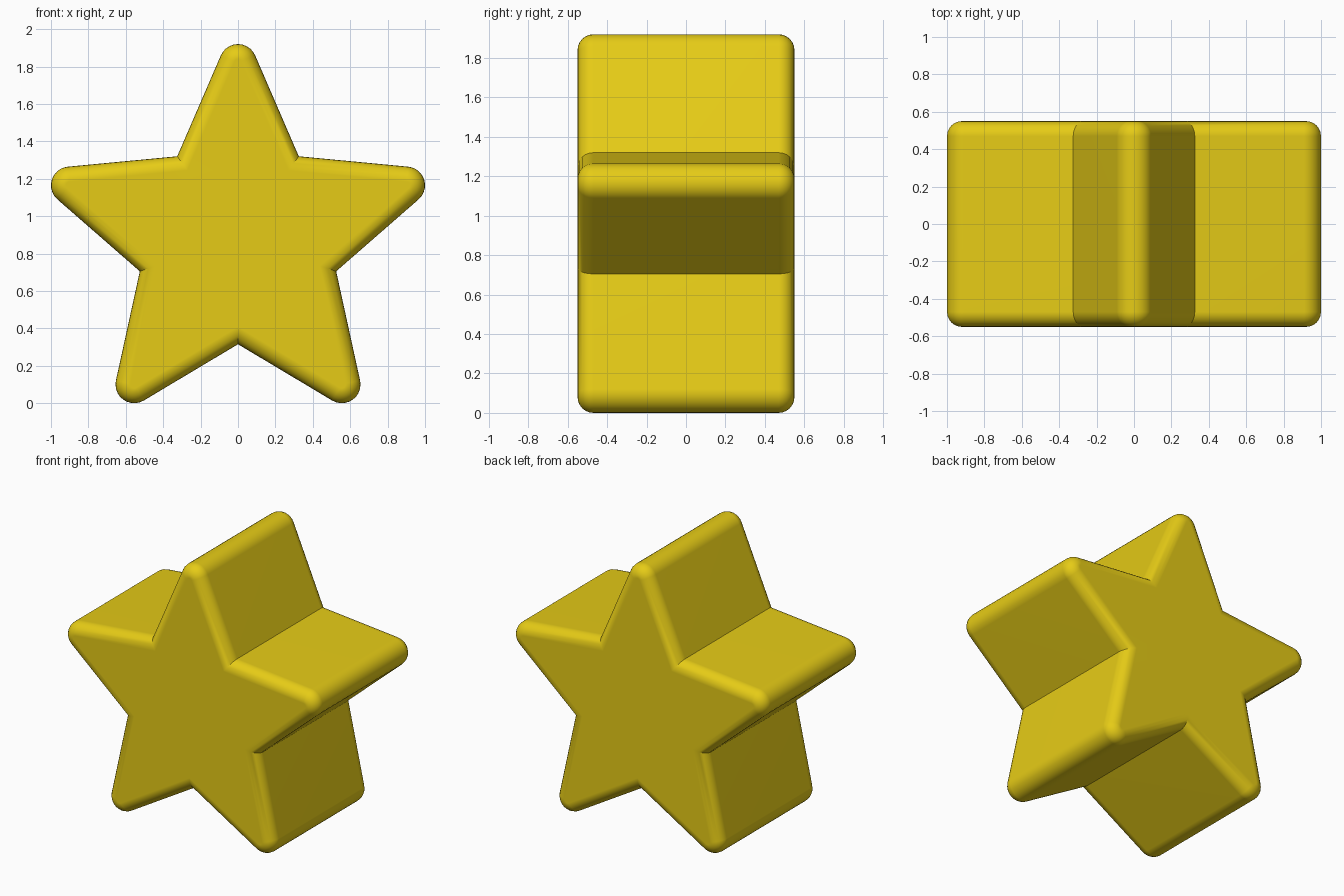
import bpy, bmesh, math
from mathutils import Vector

if "Cube" in bpy.data.objects:
    bpy.data.objects.remove(bpy.data.objects["Cube"])

HALF_DEPTH, EDGE_R, TIP_R = 0.55, 0.08, 0.1
TIP_STEPS, EDGE_STEPS = 10, 6

# Tip circle centres and sharp inner corners (x, z), clockwise from the top
tips = [Vector(p) for p in ((0, 1.82), (0.9, 1.165), (0.555, 0.1), (-0.555, 0.1), (-0.9, 1.165))]
inner = [Vector(p) for p in ((0.325, 1.32), (0.525, 0.705), (0, 0.315), (-0.525, 0.705), (-0.325, 1.32))]


def tangent_angle(corner, centre, side):
    """Direction from a tip centre to where the line from the corner touches its circle."""
    d = corner - centre
    return math.atan2(d.y, d.x) + side * math.acos(TIP_R / d.length)


# Start and end angle of each tip arc
arcs = []
for i, c in enumerate(tips):
    a0 = tangent_angle(inner[i - 1], c, -1)
    a1 = tangent_angle(inner[i], c, 1)
    while a1 > a0:
        a1 -= math.tau
    while a1 < a0 - math.tau:
        a1 += math.tau
    arcs.append((a0, a1))


def unit(a):
    return Vector((math.cos(a), math.sin(a)))


def star_outline(inset):
    """Rounded star outline shrunk by the inset, with mitred inner corners."""
    pts = []
    for i, c in enumerate(tips):
        a0, a1 = arcs[i]
        pts += [c + (TIP_R - inset) * unit(a0 + (a1 - a0) * k / TIP_STEPS) for k in range(TIP_STEPS + 1)]
        n1, n2 = unit(a1), unit(arcs[(i + 1) % 5][0])
        pts.append(inner[i] - inset * (n1 + n2) / (1 + n1.dot(n2)))
    return pts


# Depth sections: rounded front edge, then rounded back edge
quarter = [k / EDGE_STEPS * math.pi / 2 for k in range(EDGE_STEPS + 1)]
front = [(-HALF_DEPTH + EDGE_R * (1 - math.sin(a)), EDGE_R * (1 - math.cos(a))) for a in reversed(quarter)]
sections = front + [(-y, d) for y, d in reversed(front)]

bm = bmesh.new()
loops = [[bm.verts.new((p.x, y, p.y)) for p in star_outline(d)] for y, d in sections]
for a, b in zip(loops, loops[1:]):
    for i in range(len(a)):
        j = (i + 1) % len(a)
        bm.faces.new((a[i], a[j], b[j], b[i]))
bm.faces.new(loops[0])
bm.faces.new(loops[-1])
bmesh.ops.recalc_face_normals(bm, faces=bm.faces)

mesh = bpy.data.meshes.new("star")
bm.to_mesh(mesh)
bm.free()
star = bpy.data.objects.new("star", mesh)
bpy.context.collection.objects.link(star)

# Yellow finish
mat = bpy.data.materials.new("yellow")
mat.diffuse_color = (0.79, 0.6, 0.008, 1)
mat.use_nodes = True
mat.node_tree.nodes["Principled BSDF"].inputs["Base Color"].default_value = mat.diffuse_color
mesh.materials.append(mat)

# Smooth roundings, crisp inner corners, flat large faces
bpy.context.view_layer.objects.active = star
star.select_set(True)
bpy.ops.object.shade_smooth_by_angle(angle=math.radians(35))
weighted = star.modifiers.new("weighted_normals", 'WEIGHTED_NORMAL')
weighted.keep_sharp = True
